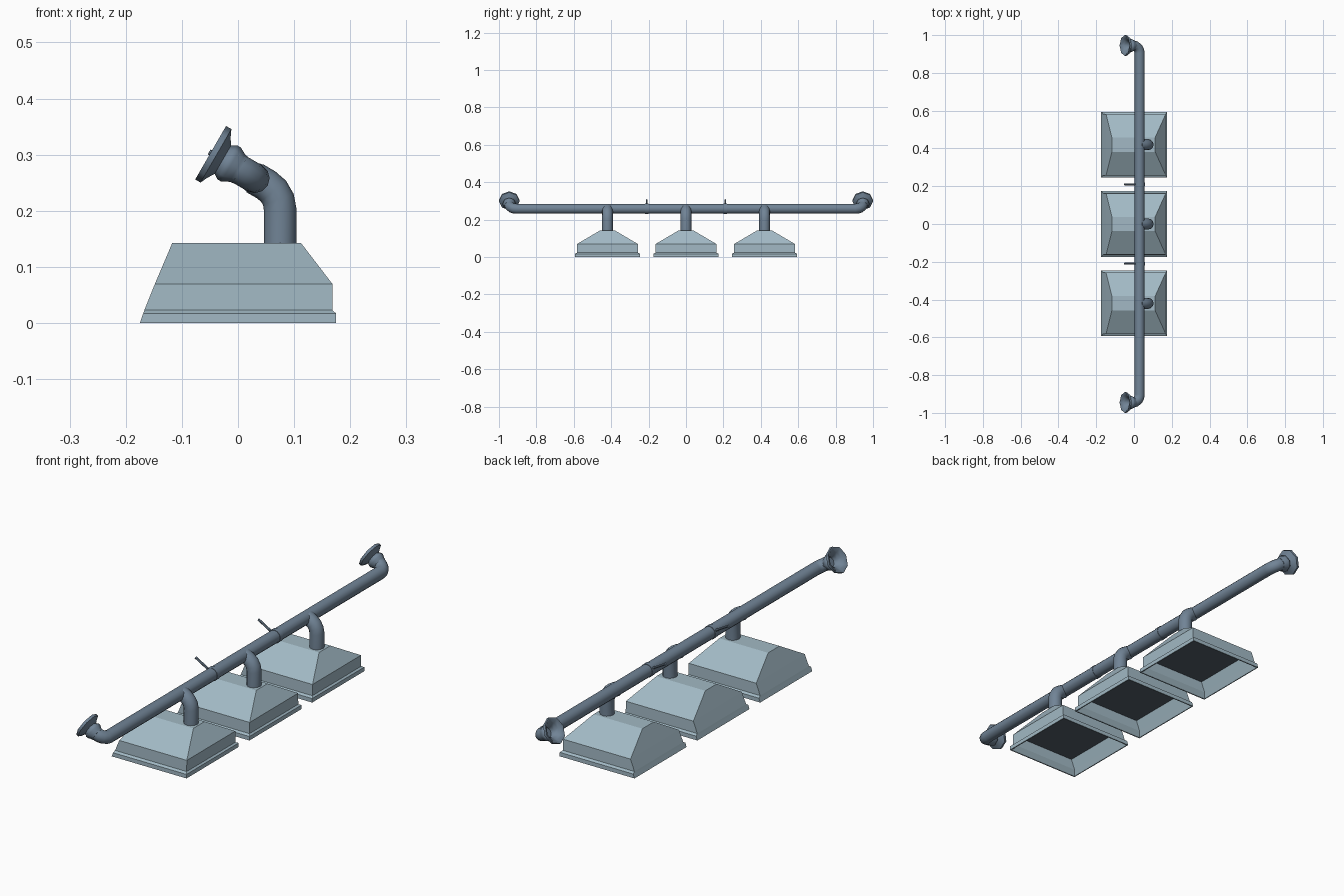
import bpy, bmesh, math
from mathutils import Vector

if "Cube" in bpy.data.objects:
    bpy.data.objects.remove(bpy.data.objects["Cube"])


def material(name, rgb):
    m = bpy.data.materials.new(name)
    m.diffuse_color = (*rgb, 1)
    m.use_nodes = True
    m.node_tree.nodes["Principled BSDF"].inputs["Base Color"].default_value = m.diffuse_color
    return m


SHADE = material("pale_blue_grey", (0.36, 0.485, 0.555))
METAL = material("slate_metal", (0.165, 0.23, 0.305))
DARK = material("dark_panel", (0.085, 0.108, 0.14))

C = Vector((0.03, 0, 0.258))                       # centre of the main rail
U = Vector((-math.cos(math.radians(30)), 0, 0.5))  # tilt toward the mount
V = Vector((0.5, 0, math.cos(math.radians(30))))   # across the tilt
Y = Vector((0, 1, 0))


def finish(name, bm, mats, smooth=None):
    bmesh.ops.recalc_face_normals(bm, faces=bm.faces)
    me = bpy.data.meshes.new(name)
    bm.to_mesh(me)
    bm.free()
    for m in mats:
        me.materials.append(m)
    ob = bpy.data.objects.new(name, me)
    bpy.context.collection.objects.link(ob)
    if smooth:
        bpy.ops.object.select_all(action='DESELECT')
        ob.select_set(True)
        bpy.context.view_layer.objects.active = ob
        bpy.ops.object.shade_smooth_by_angle(angle=math.radians(smooth))
    return ob


def skin(bm, rings):
    """Join rings of points with quads; return the vertex loops."""
    loops = [[bm.verts.new(p) for p in r] for r in rings]
    for a, b in zip(loops, loops[1:]):
        for i in range(len(a)):
            j = (i + 1) % len(a)
            bm.faces.new((a[i], a[j], b[j], b[i]))
    return loops


def tube(name, path, r, normal, sides, smooth=40):
    """Sweep a round section along a path lying across 'normal'."""
    rings = []
    for i, p in enumerate(path):
        t0 = (p - path[i - 1]).normalized() if i else Vector()
        t1 = (path[i + 1] - p).normalized() if i < len(path) - 1 else Vector()
        side = (t0 + t1).normalized().cross(normal)
        rings.append([p + r * (math.cos(a) * normal + math.sin(a) * side)
                      for a in (2 * math.pi * k / sides for k in range(sides))])
    bm = bmesh.new()
    loops = skin(bm, rings)
    bm.faces.new(loops[0])
    bm.faces.new(loops[-1])
    return finish(name, bm, [METAL], smooth)


# main rail with both ends bent toward the mounts
END, R = 0.945, 0.04
half = []
for k in range(5):
    a = math.pi / 2 * k / 4
    half.append((END - R + R * math.sin(a), R - R * math.cos(a)))
half.append((END, 0.05))
path = [C - Y * y + U * t for y, t in reversed(half)] + [C + Y * y + U * t for y, t in half]
tube("main_rail", path, 0.0265, V, 12)

# flared wall mounts: hollow cups turned about the tilted axis
CUP = [(0.03, 0.027), (0.036, 0.028), (0.049, 0.035), (0.057, 0.035), (0.066, 0.029),
       (0.074, 0.042), (0.080, 0.055), (0.091, 0.055), (0.091, 0.049),
       (0.078, 0.036), (0.066, 0.024), (0.050, 0.021)]
for side in (-1, 1):
    bm = bmesh.new()
    rings = [[C + Y * side * END + U * t + r * (math.cos(a) * Y + math.sin(a) * V)
              for a in (2 * math.pi * k / 8 for k in range(8))] for t, r in CUP]
    loops = skin(bm, rings)
    bm.faces.new(loops[0])
    bm.faces.new(loops[-1])
    finish("wall_mount", bm, [METAL], 50)

# collars and thin support rods
for y in (-0.21, 0.21):
    p = C + Y * y
    tube("rail_collar", [p - Y * 0.01, p + Y * 0.01], 0.0285, V, 12)
    tube("support_rod", [p, p + U * 0.094], 0.005, V, 8)

# lamp shades: left, right, half depth, height of each outline
OUTLINE = [(-.145, .163, .157, .066), (-.162, .163, .157, .023), (-.171, .170, .169, 0),
           (-.175, .175, .174, 0), (-.169, .175, .174, .017), (-.167, .168, .163, .023),
           (-.148, .168, .162, .07), (-.117, .112, .038, .143)]
for y in (-0.42, 0, 0.42):
    bm = bmesh.new()
    loops = skin(bm, [[(x0, y - h, z), (x1, y - h, z), (x1, y + h, z), (x0, y + h, z)]
                      for x0, x1, h, z in OUTLINE])
    bm.faces.new(loops[-1])
    bm.faces.new(loops[0]).material_index = 1     # dark panel inside
    finish("lamp_shade", bm, [SHADE, DARK])

    # bent neck from shade to rail
    nx, nz, r = 0.075, 0.203, 0.05
    neck = [Vector((nx, y, 0.135))]
    for k in range(4):
        a = math.radians(20 * k)
        neck.append(Vector((nx - r + r * math.cos(a), y, nz + r * math.sin(a))))
    neck.append(C + Y * y)
    tube("shade_neck", neck, 0.029, Y, 12)
